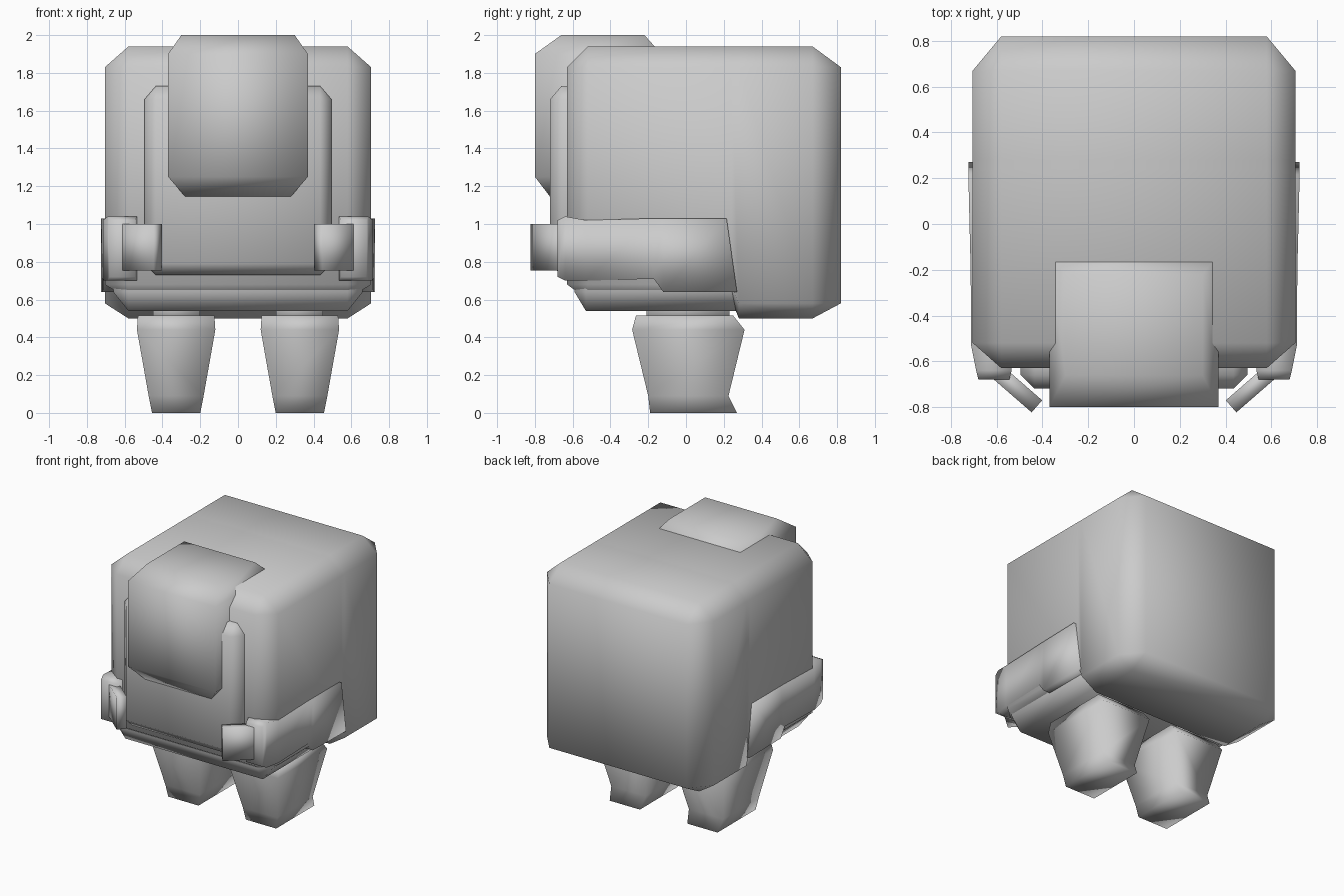
import bpy, bmesh, math
from itertools import product
from mathutils import Vector

cube = bpy.data.objects.get("Cube")
if cube:
    bpy.data.objects.remove(cube, do_unlink=True)

grey = bpy.data.materials.new("plain_grey")
grey.use_nodes = True
GREY = (0.6, 0.6, 0.6, 1)
grey.diffuse_color = GREY
grey.node_tree.nodes["Principled BSDF"].inputs["Base Color"].default_value = GREY


def finish(name, bm, side=1):
    """Turn a bmesh into a smooth grey object; side -1 flips it to the right."""
    for v in bm.verts:
        v.co.x *= side
    bmesh.ops.recalc_face_normals(bm, faces=bm.faces)
    for f in bm.faces:
        f.smooth = True
    mesh = bpy.data.meshes.new(name)
    bm.to_mesh(mesh)
    bm.free()
    mesh.materials.append(grey)
    obj = bpy.data.objects.new(name, mesh)
    bpy.context.collection.objects.link(obj)
    return obj


def chamfered_box(lo, hi, cut_lo, cut_hi):
    """Box with every edge chamfered, with separate cuts at the low and high ends."""
    bm = bmesh.new()
    for ends in product((0, 1), repeat=3):
        outer = [(lo, hi)[e][i] for i, e in enumerate(ends)]
        inner = [hi[i] - cut_hi[i] if e else lo[i] + cut_lo[i] for i, e in enumerate(ends)]
        for axis in range(3):
            co = list(inner)
            co[axis] = outer[axis]
            bm.verts.new(co)
    bmesh.ops.convex_hull(bm, input=bm.verts)
    bmesh.ops.dissolve_limit(bm, angle_limit=math.radians(1), verts=bm.verts, edges=bm.edges)
    return bm


def loft(rings, along="z"):
    """Join rectangles (position, a0, a1, b0, b1) stacked along z or y."""
    bm = bmesh.new()
    loops = []
    for p, a0, a1, b0, b1 in rings:
        corners = [(a0, b0), (a1, b0), (a1, b1), (a0, b1)]
        loops.append([bm.verts.new((a, b, p) if along == "z" else (a, p, b)) for a, b in corners])
    for low, high in zip(loops, loops[1:]):
        for i in range(4):
            j = (i + 1) % 4
            bm.faces.new((low[i], low[j], high[j], high[i]))
    bm.faces.new(loops[0])
    bm.faces.new(loops[-1])
    return bm


# Main shell, with its underside raised in front of the rear section
shell = chamfered_box((-0.705, -0.63, 0.5), (0.705, 0.82, 1.94),
                      (0.125, 0.11, 0.08), (0.125, 0.15, 0.11))
for y in (0.24, 0.28):
    geom = shell.verts[:] + shell.edges[:] + shell.faces[:]
    bmesh.ops.bisect_plane(shell, geom=geom, plane_co=(0, y, 0), plane_no=(0, 1, 0))
for v in shell.verts:
    if v.co.z < 0.6 and v.co.y < 0.26:
        v.co.z += 0.1
finish("body_shell", shell)

# Lower trunk between the legs and the shell
finish("lower_trunk", chamfered_box((-0.66, -0.59, 0.54), (0.66, 0.5, 0.9),
                                    (0.08, 0.06, 0.1), (0.08, 0.06, 0.1)))

# Chest plate and the raised block on the front of the head
finish("chest_plate", chamfered_box((-0.495, -0.72, 0.73), (0.495, -0.5, 1.73),
                                    (0.06, 0.06, 0.06), (0.06, 0.06, 0.07)))
finish("face_block", loft([(1.145, -0.28, 0.28, -0.72, -0.3),
                           (1.25, -0.37, 0.37, -0.8, -0.13),
                           (1.9, -0.37, 0.37, -0.8, -0.13),
                           (2.0, -0.3, 0.3, -0.66, -0.22)]))

for label, side in (("left", 1), ("right", -1)):
    # Arm lying along the shell, with a slanted rear end
    arm = loft([(-0.68, 0.545, 0.68, 0.72, 1.02), (-0.64, 0.535, 0.69, 0.7, 1.04),
                (-0.53, 0.54, 0.712, 0.7, 1.02), (-0.17, 0.56, 0.714, 0.71, 1.03),
                (-0.12, 0.56, 0.716, 0.64, 1.03), (0.215, 0.6, 0.724, 0.64, 1.03)], "y")
    for v in arm.verts:
        if v.co.y > 0.2 and v.co.z < 0.7:
            v.co.y += 0.055
    finish(label + "_arm", arm, side)

    # Flat hand turned inward
    hand = loft([(0.755, -0.14, 0.14, -0.035, 0.035), (1.0, -0.14, 0.14, -0.035, 0.035)])
    turn = math.radians(41)
    for v in hand.verts:
        x, y = v.co.x, v.co.y
        v.co.x = 0.53 + x * math.cos(turn) - y * math.sin(turn)
        v.co.y = -0.705 + x * math.sin(turn) + y * math.cos(turn)
    finish(label + "_hand", hand, side)

    # Tapered leg with a heel, and the hip joint above it
    finish(label + "_leg", loft([(0, 0.2, 0.455, -0.19, 0.27), (0.09, 0.182, 0.473, -0.2, 0.225),
                                 (0.44, 0.12, 0.535, -0.285, 0.31),
                                 (0.515, 0.125, 0.53, -0.265, 0.25)]), side)
    finish(label + "_hip", loft([(0.48, 0.2, 0.45, -0.21, 0.23),
                                 (0.62, 0.2, 0.45, -0.21, 0.23)]), side)
